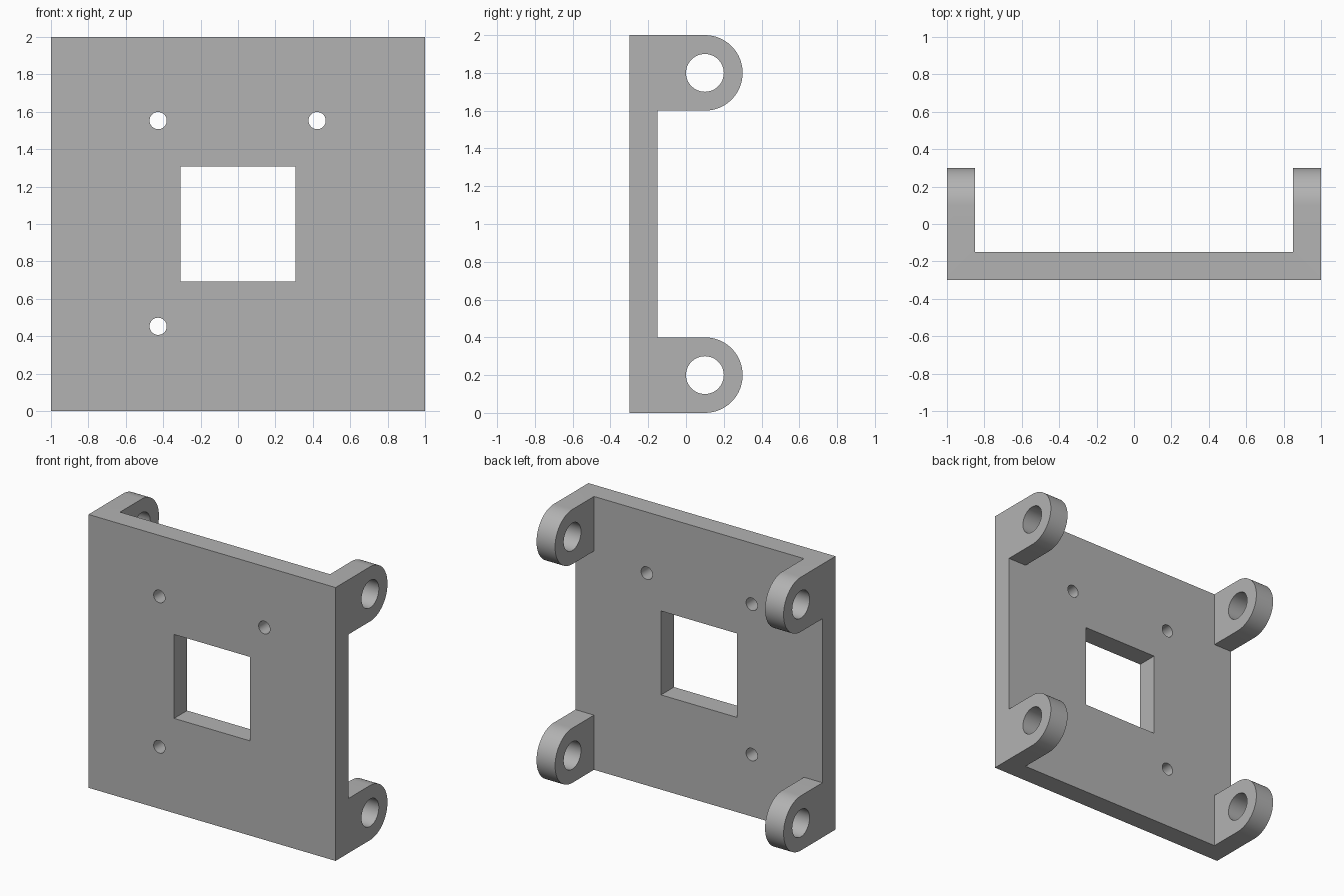
import bpy, bmesh
from math import pi, sin, cos, radians
from mathutils import Matrix

cube = bpy.data.objects.get("Cube")
if cube:
    bpy.data.objects.remove(cube, do_unlink=True)

HALF, THICK, FRONT = 1.0, 0.15, -0.30
EAR_Y, EAR_R, PIN_R = 0.10, 0.20, 0.10
INNER = FRONT + THICK

grey = bpy.data.materials.new("plain grey")
grey.use_nodes = True
colour = (0.45, 0.45, 0.45, 1)
grey.diffuse_color = colour
grey.node_tree.nodes["Principled BSDF"].inputs["Base Color"].default_value = colour


def make_object(name, bm):
    bmesh.ops.recalc_face_normals(bm, faces=bm.faces)
    mesh = bpy.data.meshes.new(name)
    bm.to_mesh(mesh)
    bm.free()
    mesh.materials.append(grey)
    obj = bpy.data.objects.new(name, mesh)
    bpy.context.collection.objects.link(obj)
    return obj


def box(name, x0, x1, y0, y1, z0, z1):
    bm = bmesh.new()
    bmesh.ops.create_cube(bm, size=1)
    bmesh.ops.scale(bm, vec=(x1 - x0, y1 - y0, z1 - z0), verts=bm.verts)
    bmesh.ops.translate(bm, vec=((x0 + x1) / 2, (y0 + y1) / 2, (z0 + z1) / 2), verts=bm.verts)
    return make_object(name, bm)


def cylinder(name, centre, radius, length, axis, sides):
    bm = bmesh.new()
    bmesh.ops.create_cone(bm, cap_ends=True, segments=sides, radius1=radius,
                          radius2=radius, depth=length)
    turn = Matrix.Rotation(pi / 2, 4, 'Y' if axis == 'x' else 'X')
    bmesh.ops.transform(bm, matrix=Matrix.Translation(centre) @ turn, verts=bm.verts)
    return make_object(name, bm)


def ear_arc(z, steps=32):
    return [(EAR_Y + EAR_R * cos(a), z + EAR_R * sin(a))
            for a in (-pi / 2 + pi * i / steps for i in range(steps + 1))]


# Bracket body: side outline with two rounded ears, extruded across the width
outline = [(FRONT, 0)] + ear_arc(EAR_R) + [(INNER, 2 * EAR_R), (INNER, 2 - 2 * EAR_R)]
outline += ear_arc(2 - EAR_R) + [(FRONT, 2)]
bm = bmesh.new()
side = bm.faces.new([bm.verts.new((-HALF, y, z)) for y, z in outline])
swept = bmesh.ops.extrude_face_region(bm, geom=[side])["geom"]
bmesh.ops.translate(bm, vec=(2 * HALF, 0, 0),
                    verts=[v for v in swept if isinstance(v, bmesh.types.BMVert)])
bracket = make_object("mounting_bracket", bm)

# Gap between the ears, and the square window in the plate
cutters = [
    box("ear_gap_cutter", -HALF + THICK, HALF - THICK, INNER, 1, -1, 3),
    box("window_cutter", -0.307, 0.307, -1, 0.5, 0.693, 1.307),
]
# Pin holes through the ears
for z in (EAR_R, 2 - EAR_R):
    cutters.append(cylinder("pin_hole_cutter", (0, EAR_Y, z), PIN_R, 3, 'x', 64))
# Three screw holes in the plate
for x, z in ((-0.427, 1.553), (0.423, 1.553), (-0.427, 0.453)):
    cutters.append(cylinder("screw_hole_cutter", (x, FRONT, z), 0.046, 1, 'y', 40))

for cutter in cutters:
    cutter.hide_render = True
    cut = bracket.modifiers.new(cutter.name, 'BOOLEAN')
    cut.operation, cut.solver, cut.object = 'DIFFERENCE', 'EXACT', cutter

# Bake the cuts and discard the cutters
depsgraph = bpy.context.evaluated_depsgraph_get()
bracket_mesh = bpy.data.meshes.new_from_object(bracket.evaluated_get(depsgraph))
bracket.modifiers.clear()
bracket.data = bracket_mesh
for cutter in cutters:
    bpy.data.objects.remove(cutter, do_unlink=True)

# Smooth rounds, crisp edges
bpy.ops.object.select_all(action='DESELECT')
bracket.select_set(True)
bpy.context.view_layer.objects.active = bracket
bpy.ops.object.shade_smooth_by_angle(angle=radians(30))
